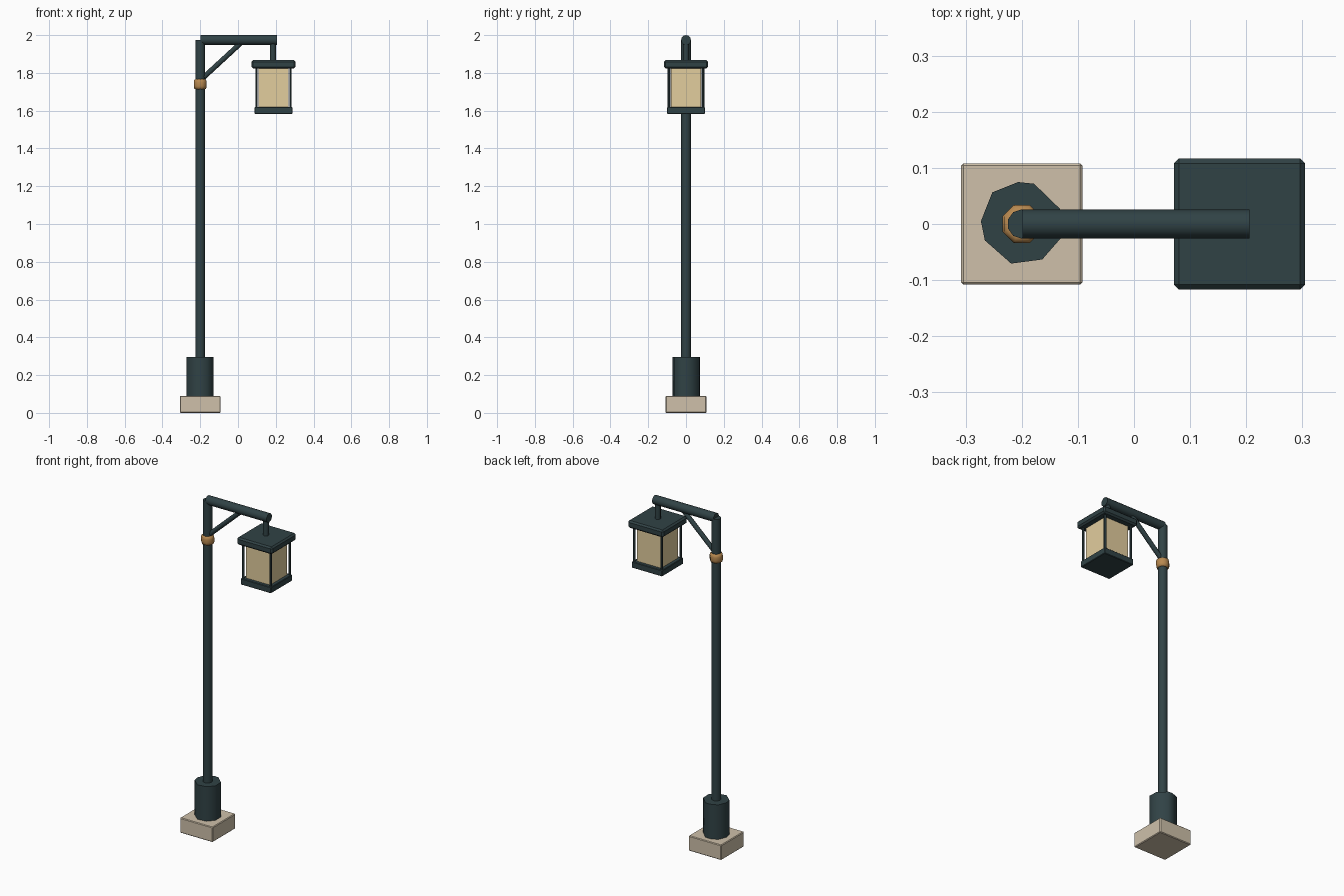
import bpy, bmesh, math
from mathutils import Vector

if "Cube" in bpy.data.objects:
    bpy.data.objects.remove(bpy.data.objects["Cube"])


def material(name, rgb):
    m = bpy.data.materials.new(name)
    m.diffuse_color = (*rgb, 1)
    m.use_nodes = True
    m.node_tree.nodes["Principled BSDF"].inputs["Base Color"].default_value = m.diffuse_color
    return m


IRON = material("dark_iron", (0.03, 0.055, 0.06))
BRASS = material("brass", (0.48, 0.25, 0.08))
STONE = material("stone", (0.62, 0.53, 0.40))
GLASS = material("warm_glass", (0.76, 0.61, 0.34))
PX, LX = -0.2, 0.188   # pole and lantern axes


def finish(bm, name, mat, smooth=True):
    bmesh.ops.recalc_face_normals(bm, faces=bm.faces)
    me = bpy.data.meshes.new(name)
    bm.to_mesh(me)
    bm.free()
    ob = bpy.data.objects.new(name, me)
    bpy.context.collection.objects.link(ob)
    me.materials.append(mat)
    if smooth:
        bpy.ops.object.select_all(action='DESELECT')
        bpy.context.view_layer.objects.active = ob
        ob.select_set(True)
        bpy.ops.object.shade_smooth_by_angle(angle=math.radians(50))
    return ob


def box(name, x, half, z0, z1, mat, bevel=0.0):
    bm = bmesh.new()
    bmesh.ops.create_cube(bm, size=1)
    for v in bm.verts:
        v.co = (x + v.co.x * 2 * half, v.co.y * 2 * half, z0 + (v.co.z + 0.5) * (z1 - z0))
    if bevel:
        bmesh.ops.bevel(bm, geom=bm.edges[:], offset=bevel, segments=1, affect='EDGES', profile=0.5)
    return finish(bm, name, mat, False)


def rod(name, a, b, r, sides, mat=IRON):
    a, b = Vector(a), Vector(b)
    bm = bmesh.new()
    bmesh.ops.create_cone(bm, cap_ends=True, segments=sides, radius1=r, radius2=r, depth=(b - a).length)
    q = Vector((0, 0, 1)).rotation_difference(b - a)
    for v in bm.verts:
        v.co = q @ v.co + (a + b) / 2
    return finish(bm, name, mat)


def rings(name, x, outline, profile, mat):
    # stack scaled copies of a polar outline [(degrees, radius)] along z
    bm = bmesh.new()
    loops = [[bm.verts.new((x + r * s * math.cos(math.radians(d)), r * s * math.sin(math.radians(d)), z))
              for d, r in outline] for s, z in profile]
    n = len(outline)
    for lo, hi in zip(loops, loops[1:]):
        for i in range(n):
            bm.faces.new((lo[i], lo[(i + 1) % n], hi[(i + 1) % n], hi[i]))
    bm.faces.new(loops[0][::-1])
    bm.faces.new(loops[-1])
    return finish(bm, name, mat)


# Stone foot and faceted iron sleeve
box("stone_foot", PX, 0.108, 0, 0.09, STONE, 0.004)
sleeve = [(22, .073), (73, .075), (95, .075), (133, .077), (176, .073),
          (204, .072), (255, .073), (300, .073), (340, .074)]
rings("base_sleeve", PX, sleeve, [(1, 0.085), (1, 0.296)], IRON)

# Pole and brass collar
rod("pole", (PX, 0, 0.28), (PX, 0, 1.975), 0.026, 10)
rings("collar", PX, [(22.5 + 45 * i, 1) for i in range(8)],
      [(0.026, 1.713), (0.034, 1.717), (0.037, 1.73), (0.037, 1.75), (0.034, 1.763), (0.026, 1.767)], BRASS)

# Top arm, diagonal brace and hanger
rod("arm", (-0.199, 0, 1.974), (0.206, 0, 1.974), 0.026, 12)
rod("brace", (-0.2, 0, 1.76), (0.03, 0, 1.972), 0.0135, 8)
rod("hanger", (0.185, 0, 1.85), (0.185, 0, 1.97), 0.016, 8)

# Lantern roof, tray, glass and corner posts
box("lantern_roof", LX, 0.117, 1.823, 1.867, IRON, 0.009)
box("lantern_tray", LX, 0.1, 1.583, 1.62, IRON, 0.003)
box("lantern_glass", LX, 0.079, 1.615, 1.828, GLASS)
for sx in (-1, 1):
    for sy in (-1, 1):
        x, y = LX + sx * 0.09, sy * 0.09
        rod("corner_post", (x, y, 1.61), (x, y, 1.83), 0.007, 6)
